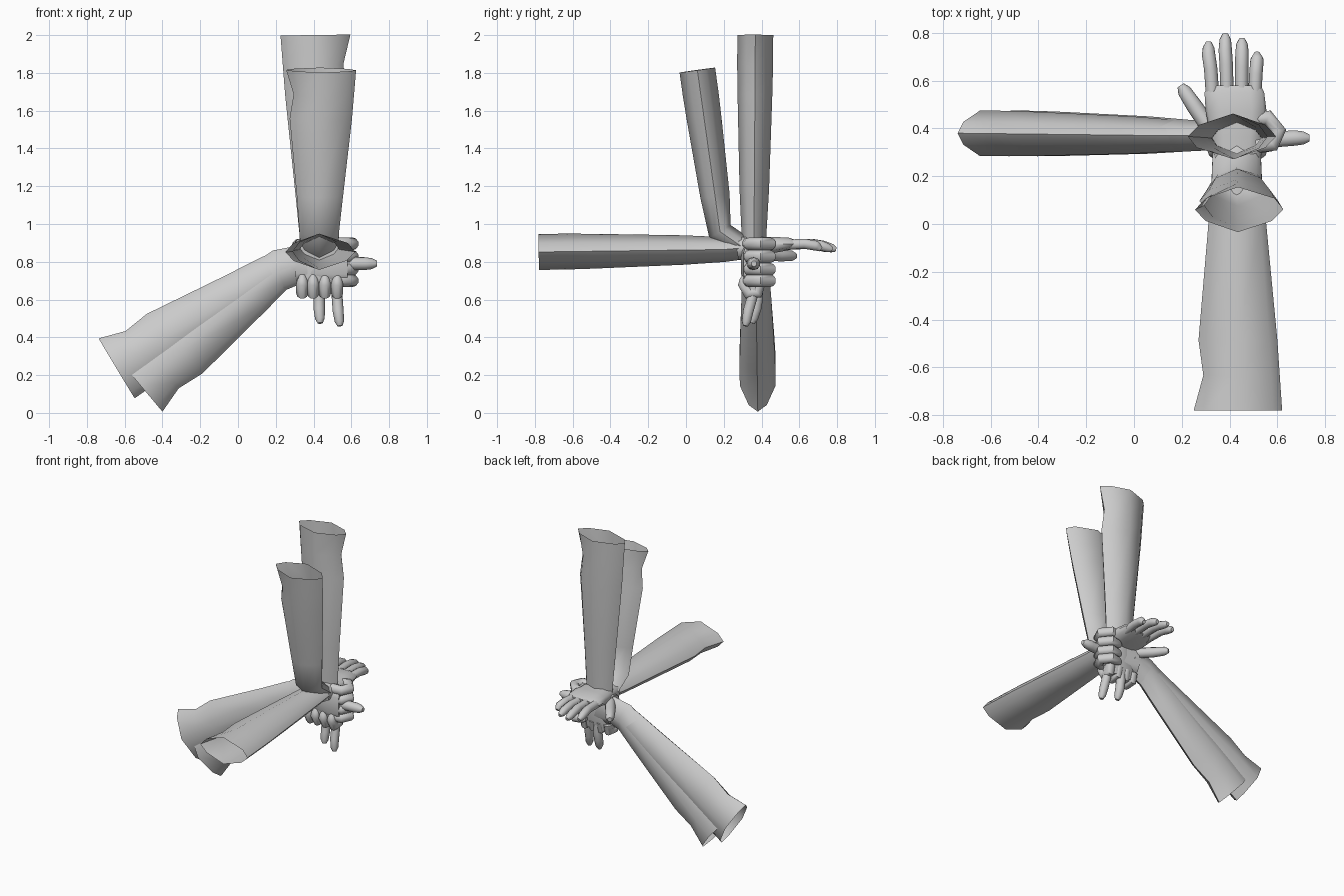
import bpy, bmesh, math
from mathutils import Vector as V, Matrix

if "Cube" in bpy.data.objects:
    bpy.data.objects.remove(bpy.data.objects["Cube"])

SLEEVE = [(-1, 0), (-.75, .5), (0, 1), (.8, .5), (1, 0), (.75, -.5), (0, -1), (-.75, -.5)]
ROUND = [(math.cos(a * math.pi / 5), math.sin(a * math.pi / 5)) for a in range(10)]
PALM = [(-1, 0), (-.9, .65), (-.5, 1), (.5, 1), (.9, .65), (1, 0),
        (.9, -.65), (.5, -1), (-.5, -1), (-.9, -.65)]


def loft(name, pts, sizes, side, section, cap_start=True, cap_end=True, angle=50):
    """Skin rings along pts; each size is (left, right, half thickness)."""
    pts = [V(p) for p in pts]
    bm = bmesh.new()
    rings = []
    for i, (p, (l, r, h)) in enumerate(zip(pts, sizes)):
        a, b = pts[max(i - 1, 0)], pts[min(i + 1, len(pts) - 1)]
        t = (p - a).normalized() + (b - p).normalized()
        t.normalize()
        s = V(side)
        s = (s - t * s.dot(t)).normalized()
        up = s.cross(t)
        rings.append([bm.verts.new(p + s * (u * (r if u > 0 else l)) + up * (w * h))
                      for u, w in section])
    n = len(section)
    for q, k in zip(rings, rings[1:]):
        for j in range(n):
            bm.faces.new((q[j], q[(j + 1) % n], k[(j + 1) % n], k[j]))
    if cap_start:
        bm.faces.new(rings[0])
    if cap_end:
        bm.faces.new(rings[-1])
    bmesh.ops.recalc_face_normals(bm, faces=bm.faces)
    me = bpy.data.meshes.new(name)
    bm.to_mesh(me)
    bm.free()
    ob = bpy.data.objects.new(name, me)
    bpy.context.collection.objects.link(ob)
    bpy.ops.object.select_all(action='DESELECT')
    ob.select_set(True)
    bpy.context.view_layer.objects.active = ob
    bpy.ops.object.shade_smooth_by_angle(angle=math.radians(angle))
    return ob


def finger(name, m, pts, r):
    pts = [m @ V(p) for p in pts]
    d = (pts[-1] - pts[-2]).normalized()
    radii = [r] * (len(pts) - 1) + [r * .85, r * .45]
    pts.append(pts[-1].copy())
    pts[-2] = pts[-1] - d * r * .8
    loft(name, pts, [(q, q, q) for q in radii], m.to_3x3() @ V((1, 0, 0)), ROUND)


def palm(name, m, rows):
    loft(name, [m @ V((0, y, z)) for y, z, *_ in rows], [r[2:] for r in rows],
         m.to_3x3() @ V((1, 0, 0)), PALM)


def frame(origin, side, fwd, up):
    m = Matrix((side, fwd, up)).transposed().to_4x4()
    m.translation = origin
    return m


# Forearms: open at the far end, kinked near the cuff on one side, bent at the wrist
PROFILE = [(0, .18, .19, .095), (.15, .14, .18, .095), (.3, .16, .17, .092),
           (.78, .12, .125, .078), (1, .105, .105, .066)]


def forearm(name, start, wrist, hand, side):
    a, b = V(start), V(wrist)
    pts = [a.lerp(b, s[0]) for s in PROFILE] + [V(hand)]
    loft(name, pts, [s[1:] for s in PROFILE] + [(.10, .10, .06)], side, SLEEVE, cap_start=False)


forearm("upright_forearm", (.415, .367, 2), (.43, .36, .95), (.43, .36, .82), (-1, 0, 0))
forearm("tilted_forearm", (.435, .06, 1.815), (.43, .18, .96), (.43, .31, .87), (1, 0, 0))
forearm("level_forearm", (.43, -.78, .852), (.43, .20, .865), (.43, .32, .875), (1, 0, 0))
forearm("left_forearm_high", (-.645, .38, .24), (.17, .37, .73), (.33, .37, .79), (.5, 0, -.87))
forearm("left_forearm_low", (-.515, .38, .145), (.23, .37, .765), (.35, .37, .79), (-.64, 0, .77))

# Open hand pointing backwards
m = frame((.43, .27, .88), (1, 0, 0), (0, 1, 0), (0, 0, 1))
palm("open_palm", m, [(0, -.01, .10, .10, .06), (.1, 0, .11, .115, .052),
                      (.2, .01, .13, .125, .042), (.28, .015, .135, .115, .032),
                      (.31, .015, .12, .10, .02)])
for i, (x0, x1, tip) in enumerate([(-.10, -.118, .49), (-.04, -.048, .525),
                                   (.02, .022, .505), (.075, .085, .445)]):
    mid = .27 + (tip - .27) * .5
    finger(f"open_finger_{i + 1}", m, [(x0, .25, .01), ((x0 + x1) / 2, mid, .015),
                                       (x1, mid + .06, .005), (x1, tip, -.015)], .028)
finger("open_thumb", m, [(-.06, .06, -.02), (-.12, .14, -.035), (-.175, .22, -.045),
                         (-.235, .31, -.05)], .034)

# Fist pointing right, knuckles curled backwards, one digit extended
m = frame((.31, .36, .79), (0, 0, -1), (1, 0, 0), (0, -1, 0))
palm("side_palm", m, [(0, -.01, .10, .10, .06), (.1, 0, .11, .11, .06),
                      (.2, .01, .125, .115, .058), (.27, .01, .12, .11, .045)])
for i, x in enumerate([-.105, -.038, .03, .09]):
    finger(f"side_finger_{i + 1}", m, [(x, .2, .03), (x, .27, .025), (x, .295, -.03),
                                       (x, .25, -.085), (x, .17, -.075)], .034)
finger("side_pointing_digit", m, [(0, .2, .01), (0, .3, .005), (0, .36, 0), (0, .425, 0)], .034)

# Fist pointing down, two digits extended
m = frame((.43, .36, .86), (-1, 0, 0), (0, 0, -1), (0, -1, 0))
palm("down_palm", m, [(0, 0, .10, .10, .06), (.08, 0, .115, .11, .06),
                      (.17, 0, .125, .12, .055), (.23, 0, .12, .115, .04)])
for i, x in enumerate([-.095, -.03, .033, .09]):
    finger(f"down_finger_{i + 1}", m, [(x, .17, -.03), (x, .225, -.02), (x, .228, .03),
                                       (x, .18, .055), (x, .13, .045)], .032)
finger("down_index", m, [(-.085, .16, 0), (-.095, .25, .01), (-.1, .32, .03), (-.11, .4, .045)], .029)
finger("down_second_digit", m, [(.0, .16, -.02), (.0, .25, -.02), (.0, .31, -.01), (-.005, .385, .01)], .03)
